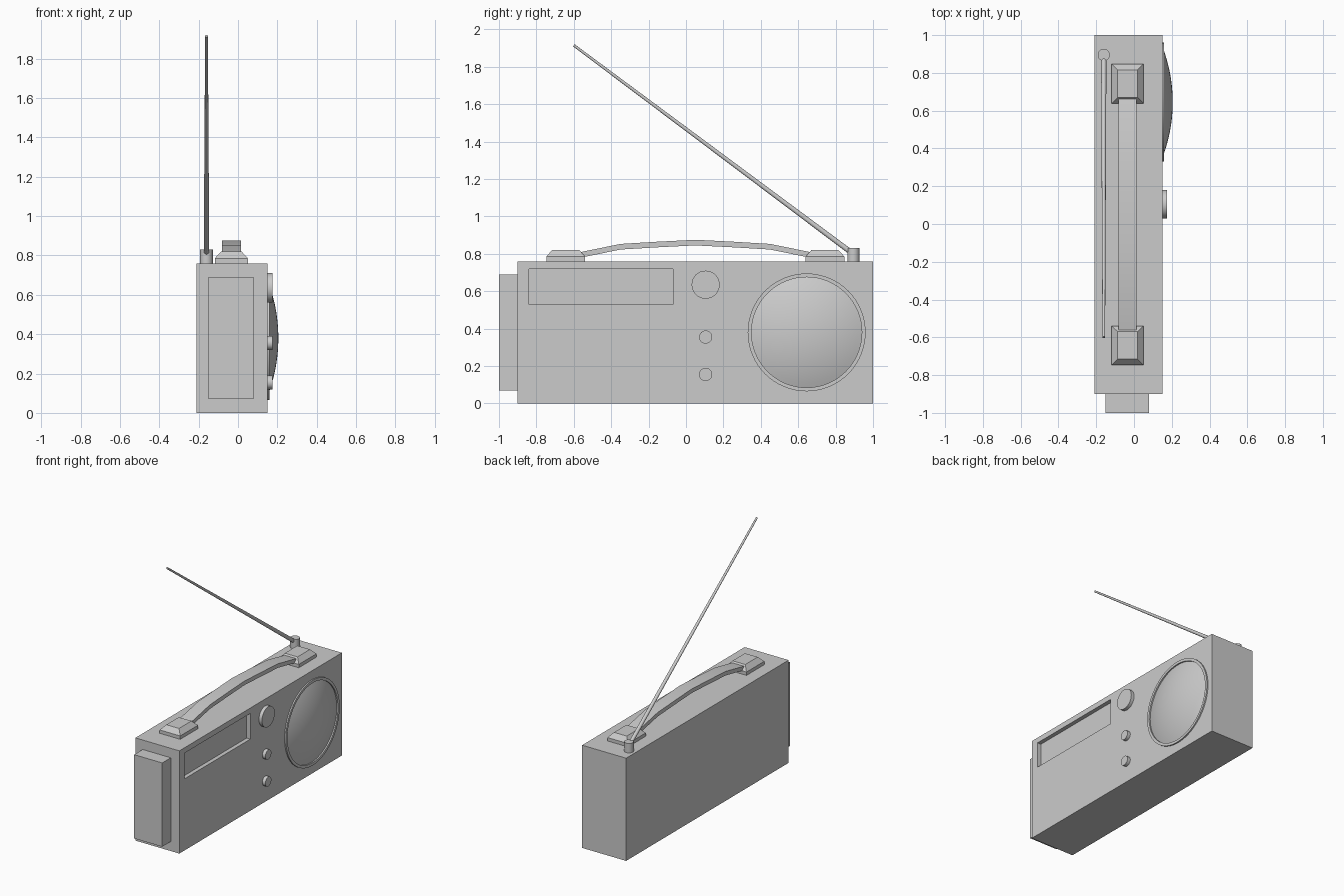
import bpy, bmesh, math
from mathutils import Vector, Matrix

old = bpy.data.objects.get("Cube")
if old:
    bpy.data.objects.remove(old, do_unlink=True)

grey = bpy.data.materials.new("light_grey")
grey.use_nodes = True
grey.diffuse_color = (0.6, 0.6, 0.6, 1)
grey.node_tree.nodes["Principled BSDF"].inputs["Base Color"].default_value = grey.diffuse_color


def finish(name, bm, smooth=False):
    bmesh.ops.recalc_face_normals(bm, faces=bm.faces)
    mesh = bpy.data.meshes.new(name)
    bm.to_mesh(mesh)
    bm.free()
    mesh.materials.append(grey)
    obj = bpy.data.objects.new(name, mesh)
    bpy.context.collection.objects.link(obj)
    if smooth:
        bpy.ops.object.select_all(action="DESELECT")
        obj.select_set(True)
        bpy.context.view_layer.objects.active = obj
        bpy.ops.object.shade_smooth_by_angle(angle=math.radians(35))
    return obj


def box_mesh(lo, hi):
    lo, hi = Vector(lo), Vector(hi)
    bm = bmesh.new()
    bmesh.ops.create_cube(bm, size=1)
    bmesh.ops.scale(bm, vec=hi - lo, verts=bm.verts)
    bmesh.ops.translate(bm, vec=(lo + hi) / 2, verts=bm.verts)
    return bm


def rod(name, start, end, r1, r2, sides=32):
    """Round bar between two points."""
    start, end = Vector(start), Vector(end)
    axis = end - start
    bm = bmesh.new()
    turn = axis.to_track_quat("Z", "Y").to_matrix().to_4x4()
    bmesh.ops.create_cone(bm, cap_ends=True, segments=sides, radius1=r1, radius2=r2,
                          depth=axis.length,
                          matrix=Matrix.Translation((start + end) / 2) @ turn)
    return finish(name, bm, True)


def lathe_x(name, profile, y, z, steps=64):
    """Spin (x, radius) points about a sideways axis through y, z."""
    bm = bmesh.new()
    verts = [bm.verts.new((x, y + r, z)) for x, r in profile]
    edges = [bm.edges.new(pair) for pair in zip(verts, verts[1:])]
    bmesh.ops.spin(bm, geom=verts + edges, cent=(0, y, z), axis=(1, 0, 0),
                   angle=math.tau, steps=steps)
    bmesh.ops.remove_doubles(bm, verts=bm.verts, dist=0.0001)
    return finish(name, bm, True)


FRONT = 0.15    # panel plane
TOP = 0.76      # top of the case

# Case with a sunken dial window
case = finish("case", box_mesh((-0.21, -0.9, 0), (FRONT, 1, TOP)))
cutter = finish("dial_cutter", box_mesh((FRONT - 0.03, -0.84, 0.53), (0.3, -0.07, 0.72)))
cut = case.modifiers.new("dial_window", "BOOLEAN")
cut.operation = "DIFFERENCE"
cut.solver = "EXACT"
cut.object = cutter
bpy.context.view_layer.objects.active = case
bpy.ops.object.modifier_apply(modifier=cut.name)
bpy.data.objects.remove(cutter, do_unlink=True)

# Block on the end of the case
finish("end_block", box_mesh((-0.15, -1, 0.07), (0.08, -0.9, 0.69)))

# Speaker rim and domed grille
lathe_x("speaker_rim", [(FRONT - 0.005, 0.315), (0.16, 0.315), (0.16, 0.295),
                        (FRONT - 0.005, 0.295), (FRONT - 0.005, 0.315)], 0.645, 0.38)
rim, rise = 0.295, 0.055
ball = (rim ** 2 + rise ** 2) / (2 * rise)
sweep = math.asin(rim / ball)
arc = [sweep * i / 12 for i in range(13)]
lathe_x("speaker_dome", [(FRONT + rise - ball + ball * math.cos(a), ball * math.sin(a))
                         for a in arc], 0.645, 0.38)

# Knobs
for name, z, r in (("tuning_knob", 0.635, 0.075), ("upper_knob", 0.355, 0.035),
                   ("lower_knob", 0.155, 0.035)):
    rod(name, (FRONT - 0.01, 0.105, z), (0.175, 0.105, z), r, r)

# Handle mounts: low blocks with sloped tops
HX, HY = -0.034, 0.05
for name, side in (("rear_handle_mount", 1), ("near_handle_mount", -1)):
    y = HY + side * 0.693
    bm = box_mesh((HX - 0.084, y - 0.104, TOP - 0.005), (HX + 0.084, y + 0.104, 0.785))
    top = max(bm.faces, key=lambda f: f.calc_center_median().z)
    crown = bmesh.ops.extrude_discrete_faces(bm, faces=[top])["faces"][0]
    for v in crown.verts:
        v.co = (HX + (v.co.x - HX) * 0.62, y + (v.co.y - y) * 0.7, 0.82)
    finish(name, bm)

# Carrying strap: a flat bar swept along a shallow arch
half = [(0.62, 0.793), (0.4, 0.838), (0.2, 0.85)]
path = [(HY - d, z) for d, z in half] + [(HY, 0.86)] + [(HY + d, z) for d, z in reversed(half)]
bm = bmesh.new()
rings = [[bm.verts.new((HX + dx, y, z + dz))
          for dx, dz in ((-0.048, -0.015), (0.048, -0.015), (0.048, 0.015), (-0.048, 0.015))]
         for y, z in path]
for a, b in zip(rings, rings[1:]):
    for i in range(4):
        j = (i + 1) % 4
        bm.faces.new((a[i], a[j], b[j], b[i]))
bm.faces.new(rings[0])
bm.faces.new(rings[-1])
finish("handle_strap", bm, True)

# Aerial
rod("aerial_socket", (-0.16, 0.895, TOP - 0.01), (-0.16, 0.895, 0.83), 0.032, 0.032)
rod("aerial_rod", (-0.16, 0.88, 0.81), (-0.16, -0.6, 1.915), 0.014, 0.007, 16)
